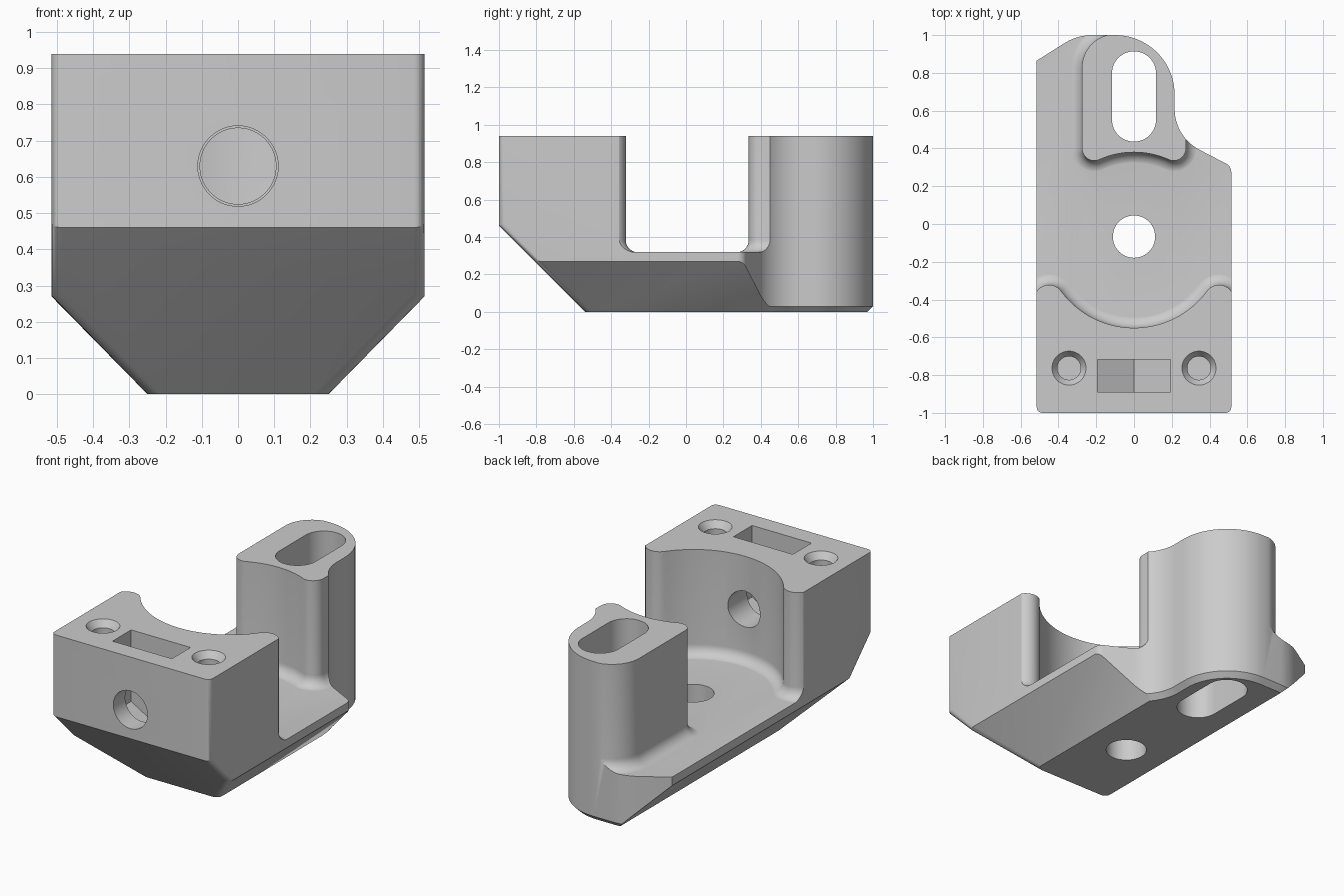
import bpy, bmesh
from math import sin, cos, radians, pi
from mathutils import Vector

cube = bpy.data.objects.get("Cube")
if cube:
    bpy.data.objects.remove(cube, do_unlink=True)

grey = bpy.data.materials.new("plain grey")
grey.use_nodes = True
colour = (0.6, 0.6, 0.6, 1)
grey.diffuse_color = colour
grey.node_tree.nodes["Principled BSDF"].inputs["Base Color"].default_value = colour


def arc(x, y, r, start, end, n=16):
    angles = [radians(start + (end - start) * i / n) for i in range(n + 1)]
    return [(x + r * cos(a), y + r * sin(a)) for a in angles]


def circle(x, y, r):
    return arc(x, y, r, 0, 360, 48)


def offset(points, d):
    """Push a counter-clockwise outline outwards by d."""
    out = []
    for i, p in enumerate(points):
        a = (p - points[i - 1]).normalized()
        b = (points[(i + 1) % len(points)] - p).normalized()
        na, nb = Vector((a.y, -a.x)), Vector((b.y, -b.x))
        out.append(p + (na + nb) * d / (1 + na.dot(nb)))
    return out


def prism(name, outline, levels, upright=False):
    """Loft an outline through (offset, height) levels; upright runs it along -y."""
    points = []
    for p in map(Vector, outline):
        if not points or (p - points[-1]).length > 0.002:
            points.append(p)
    if (points[0] - points[-1]).length < 0.002:
        points.pop()
    bm = bmesh.new()
    rings = []
    for d, z in levels:
        ring = offset(points, d)
        rings.append([bm.verts.new((p.x, -z, p.y) if upright else (p.x, p.y, z)) for p in ring])
    n = len(points)
    for low, high in zip(rings, rings[1:]):
        for i in range(n):
            j = (i + 1) % n
            bm.faces.new((low[i], low[j], high[j], high[i]))
    bm.faces.new(rings[0][::-1])
    bm.faces.new(rings[-1])
    bmesh.ops.recalc_face_normals(bm, faces=bm.faces)
    mesh = bpy.data.meshes.new(name)
    bm.to_mesh(mesh)
    bm.free()
    mesh.materials.append(grey)
    obj = bpy.data.objects.new(name, mesh)
    bpy.context.collection.objects.link(obj)
    return obj


def combine(obj, other, operation):
    mod = obj.modifiers.new("combine", 'BOOLEAN')
    mod.operation, mod.solver, mod.object = operation, 'EXACT', other
    bpy.context.view_layer.objects.active = obj
    bpy.ops.object.modifier_apply(modifier=mod.name)
    bpy.data.objects.remove(other, do_unlink=True)


def slice_off(bm, point, normal):
    """Remove everything on the normal side of a plane and cap the cut."""
    cut = bmesh.ops.bisect_plane(bm, geom=bm.verts[:] + bm.edges[:] + bm.faces[:],
                                 plane_co=point, plane_no=normal, clear_outer=True)
    edges = [e for e in cut["geom_cut"] if isinstance(e, bmesh.types.BMEdge)]
    bmesh.ops.edgeloop_fill(bm, edges=edges)
    bmesh.ops.recalc_face_normals(bm, faces=bm.faces)


def is_front_corner(edge):
    """True where a front-facing face meets a side-facing one."""
    a, b = (f.normal for f in edge.link_faces)
    return (a.y < -0.5 and abs(b.x) > 0.5) or (b.y < -0.5 and abs(a.x) > 0.5)


# Outer envelope with a small bottom chamfer
outline = ([(-0.515, -1), (0.515, -1)]
           + arc(0.465, 0.275, 0.05, 0, 60, 6) + arc(0.46, 0.61, 0.245, 240, 180)
           + arc(-0.1, 0.685, 0.315, 0, 90, 24) + arc(-0.22, 0.72, 0.28, 90, 120, 8)
           + [(-0.515, 0.865)])
envelope = prism("envelope", outline, [(-0.03, 0), (0, 0.03), (0, 0.94)])

# Large sloped faces under the front and both sides, then rounded front corners
bm = bmesh.new()
bm.from_mesh(envelope.data)
slice_off(bm, (0, -1, 0.46), (0, -1, -1))
for side in (-1, 1):
    slice_off(bm, (side * 0.515, 0, 0.27), (side * 0.27, 0, -0.265))
bm.normal_update()
bmesh.ops.bevel(bm, geom=[e for e in bm.edges if is_front_corner(e)], offset=0.03,
                segments=5, profile=0.5, affect='EDGES')
bm.to_mesh(envelope.data)
bm.free()

# Floor slab, rear tower and front block, blended with a fillet
body = prism("bracket_body", [(-0.7, -1.3), (0.7, -1.3), (0.7, 1.3), (-0.7, 1.3)],
             [(0, -0.2), (0, 0.32)])
fillet = [(0.065, 0.2)] + [(0.065 * (1 - sin(t)), 0.319 + 0.065 * (1 - cos(t)))
                           for t in (i * pi / 16 for i in range(9))] + [(0, 1.1)]
tower = (arc(-0.21, 0.4, 0.0648, 180, 294.1) + arc(0, -0.07, 0.45, 114.1, 65.9)
         + arc(0.21, 0.4, 0.0648, 245.9, 360) + [(0.2748, 1.1), (-0.05, 1.01)]
         + arc(-0.1, 0.83, 0.1748, 90, 180))
block = ([(-0.528, -1.2), (0.528, -1.2)] + arc(0.45, -0.4, 0.078, 0, 143.75)
         + arc(0, -0.07, 0.48, -36.25, -143.75, 32) + arc(-0.45, -0.4, 0.078, 36.25, 180))
combine(body, prism("rear_tower", tower, fillet), 'UNION')
combine(body, prism("front_block", block, fillet), 'UNION')
combine(body, envelope, 'INTERSECT')

# Long slot through the tower and round hole through the floor
through = [(0, -0.5), (0, 1.5)]
slot = arc(0, 0.797, 0.117, 0, 180, 24) + arc(0, 0.553, 0.117, 180, 360, 24)
combine(body, prism("slot_cutter", slot, through), 'DIFFERENCE')
combine(body, prism("floor_hole_cutter", circle(0, -0.067, 0.112), through), 'DIFFERENCE')

# Bolt hole through the front block, with a nut pocket from above
combine(body, prism("bolt_cutter", circle(0, 0.63, 0.111),
                    [(-0.006, 0.4), (-0.006, 0.8), (0, 0.81), (0, 1.2)], True), 'DIFFERENCE')
pocket = [(0, 0.408), (0.193, 0.519), (0.193, 1.2), (-0.193, 1.2), (-0.193, 0.519)]
combine(body, prism("nut_cutter", pocket, [(0, 0.717), (0, 0.89)], True), 'DIFFERENCE')

# Countersunk blind screw holes
for side in (-1, 1):
    screw = prism("screw_cutter", circle(side * 0.344, -0.763, 0.062),
                  [(0, 0.5), (0, 0.9), (0.028, 0.94), (0.028, 1.1)])
    combine(body, screw, 'DIFFERENCE')

bpy.ops.object.select_all(action='DESELECT')
body.select_set(True)
bpy.context.view_layer.objects.active = body
bpy.ops.object.shade_smooth_by_angle(angle=radians(30))
